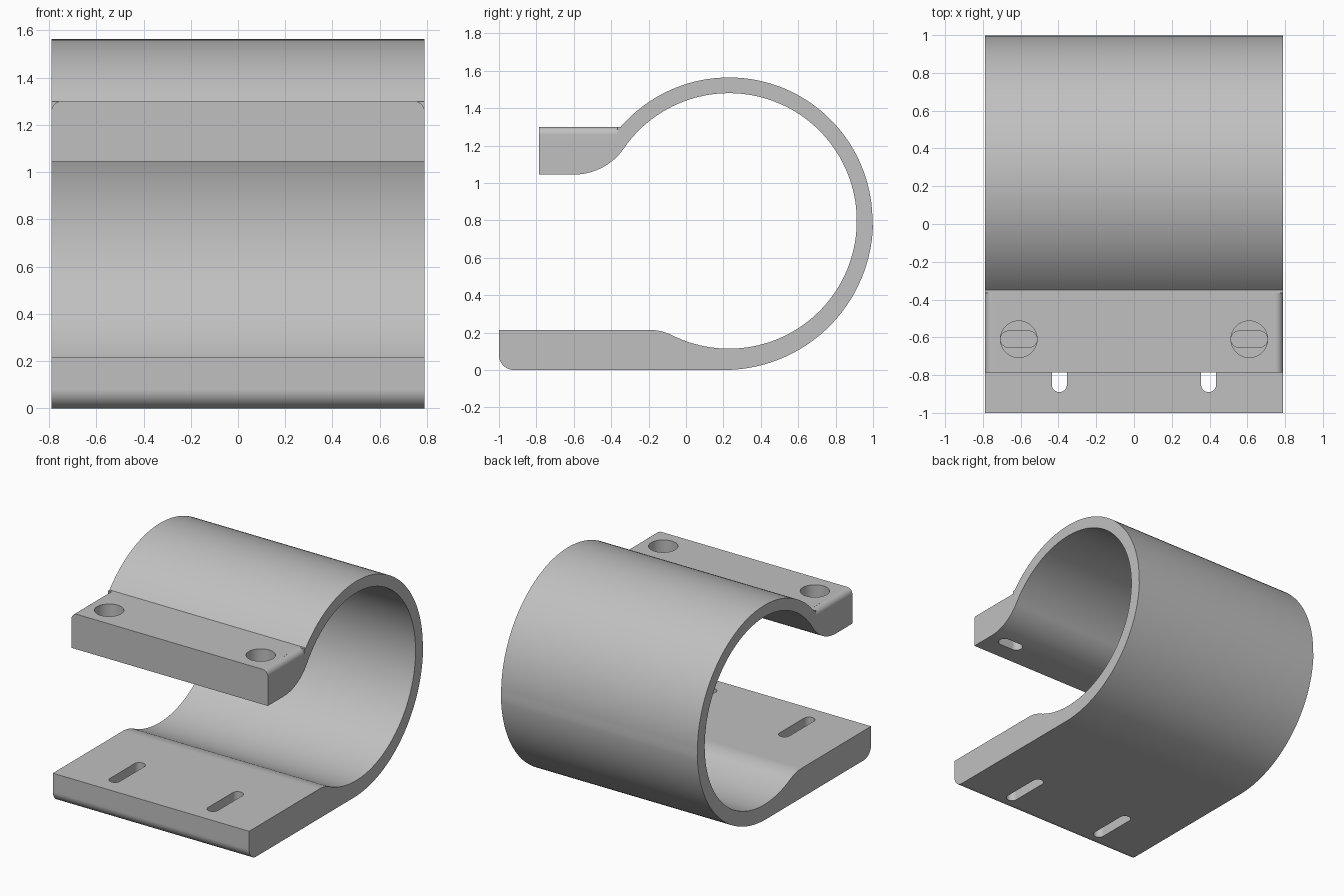
import bpy, bmesh, math
from mathutils import Vector

if "Cube" in bpy.data.objects:
    bpy.data.objects.remove(bpy.data.objects["Cube"])

HALF = 0.79                  # half width along x
CY, CZ = 0.23, 0.797         # ring centre in y, z
R_IN, R_OUT = 0.683, 0.767

grey = bpy.data.materials.new("light_grey")
grey.diffuse_color = (0.53, 0.53, 0.53, 1)
grey.use_nodes = True
grey.node_tree.nodes["Principled BSDF"].inputs["Base Color"].default_value = grey.diffuse_color


def arc(cx, cy, r, a0, a1, n):
    """Points on an arc, angles in degrees."""
    angles = [math.radians(a0 + (a1 - a0) * i / n) for i in range(n + 1)]
    return [(cx + r * math.cos(a), cy + r * math.sin(a)) for a in angles]


def prism(name, points, place, sweep):
    """Extrude a closed 2D outline, placed in 3D, along a vector."""
    bm = bmesh.new()
    face = bm.faces.new([bm.verts.new(place(u, v)) for u, v in points])
    ext = bmesh.ops.extrude_face_region(bm, geom=[face])
    top = [g for g in ext["geom"] if isinstance(g, bmesh.types.BMVert)]
    bmesh.ops.translate(bm, verts=top, vec=Vector(sweep))
    bmesh.ops.recalc_face_normals(bm, faces=bm.faces[:])
    mesh = bpy.data.meshes.new(name)
    bm.to_mesh(mesh)
    bm.free()
    mesh.materials.append(grey)
    obj = bpy.data.objects.new(name, mesh)
    bpy.context.collection.objects.link(obj)
    return obj


def slot_cutter(name, x, y, dx, dy, r, z0, z1):
    """Vertical hole with round ends; dx, dy offset the end centres."""
    a = math.degrees(math.atan2(dy, dx))
    pts = arc(x + dx, y + dy, r, a - 90, a + 90, 20)
    back = arc(x - dx, y - dy, r, a + 90, a + 270, 20)
    if dx == dy == 0:
        pts, back = pts[:-1], back[:-1]
    return prism(name, pts + back, lambda u, v: (u, v, z0), (0, 0, z1 - z0))


# Strap side profile: outer curve, flat base, inner curve, upper clamp block
profile = arc(CY, CZ, R_OUT, 139, 0, 56)
profile += arc(0.203, CZ, 0.797, 0, -90, 36)[1:]
profile += arc(-0.92, 0.08, 0.08, -90, -180, 10)
profile += [(-1.0, 0.215)]
profile += arc(-0.2, -0.068, 0.283, 90, 63.57, 10)
profile += arc(CY, CZ, R_IN, -116.43, 145.3, 100)[1:]
profile += arc(-0.6, 1.371, 0.3264, -34.7, -90, 20)[1:]
profile += [(-0.785, 1.0446), (-0.785, 1.30)]
strap = prism("clamp_strap", profile, lambda u, v: (-HALF, u, v), (2 * HALF, 0, 0))

cutters = []
for s in (-1, 1):
    # Rounded top ends of the clamp block
    corner = arc(HALF - 0.042, 1.258, 0.042, 90, 0, 10)
    corner += [(0.86, 1.258), (0.86, 1.36), (HALF - 0.042, 1.36)]
    cutters.append(prism("end_round_cutter", corner,
                         lambda u, v: (s * u, -0.85, v), (0, 0.485, 0)))
    # Counterbored screw holes with a slot through the floor
    cutters.append(slot_cutter("counterbore_cutter", s * 0.61, -0.61, 0, 0, 0.097, 1.16, 1.4))
    cutters.append(slot_cutter("screw_slot_cutter", s * 0.61, -0.61, 0.054, 0, 0.043, 0.95, 1.2))
    # Long adjustment slots in the base
    cutters.append(slot_cutter("base_slot_cutter", s * 0.395, -0.71, 0, 0.14, 0.04, -0.1, 0.35))

bpy.context.view_layer.objects.active = strap
strap.select_set(True)
for cutter in cutters:
    mod = strap.modifiers.new("cut", "BOOLEAN")
    mod.operation = "DIFFERENCE"
    mod.solver = "EXACT"
    mod.object = cutter
    bpy.ops.object.modifier_apply(modifier=mod.name)
    bpy.data.objects.remove(cutter, do_unlink=True)

# Smooth curves, crisp edges, flat faces kept even
bpy.ops.object.shade_smooth_by_angle(angle=math.radians(30))
weighted = strap.modifiers.new("even_normals", "WEIGHTED_NORMAL")
weighted.keep_sharp = True
